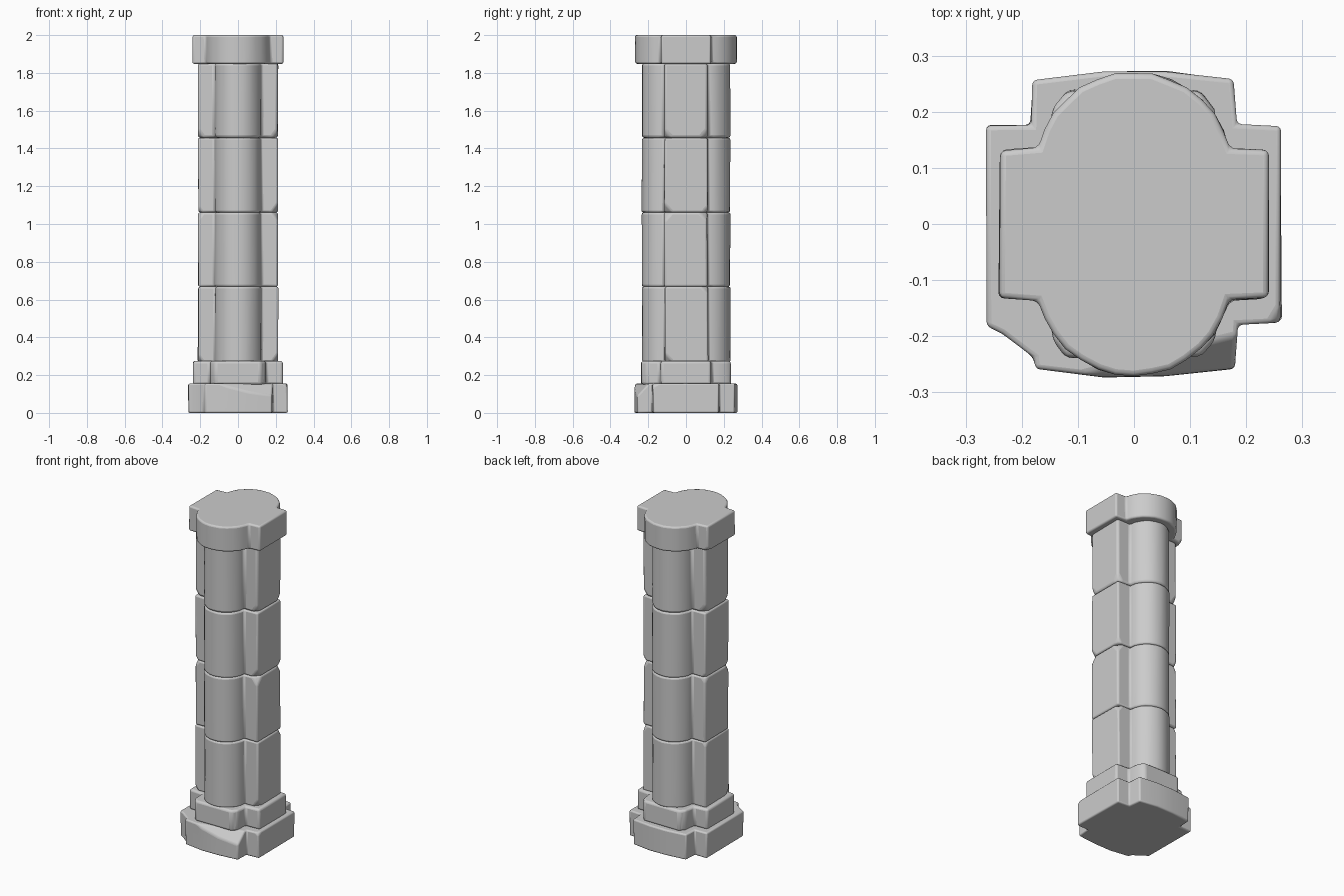
import bpy, bmesh, math, random
from mathutils import Vector, Matrix

if "Cube" in bpy.data.objects:
    bpy.data.objects.remove(bpy.data.objects["Cube"])

random.seed(4)


def arc_lobe(half_w, base_y, tip_y, n=12):
    """Rounded lobe from (+half_w, base_y) over the tip to (-half_w, base_y)."""
    d = tip_y - base_y
    r = (half_w ** 2 + d ** 2) / (2 * d)
    c = tip_y - r
    a0 = math.atan2(base_y - c, half_w)
    return [(r * math.cos(a0 + (math.pi - 2 * a0) * i / n),
             c + r * math.sin(a0 + (math.pi - 2 * a0) * i / n)) for i in range(n + 1)]


def cross_profile(arm_x, arm_y, lobe):
    """Square arms on the x sides, the given lobe on the front and back."""
    half = [(arm_x, arm_y)] + lobe + [(-arm_x, arm_y)]
    return half + [(-x, -y) for x, y in half]


def stone(name, profile, z0, z1, bevel, chips=(), turn=0.0, jitter=0.002):
    """Extruded block with knocked-off corners and worn, rounded edges."""
    bm = bmesh.new()
    face = bm.faces.new([bm.verts.new((x, y, z0)) for x, y in profile])
    ext = bmesh.ops.extrude_face_region(bm, geom=[face])
    top = [v for v in ext["geom"] if isinstance(v, bmesh.types.BMVert)]
    bmesh.ops.translate(bm, verts=top, vec=(0, 0, z1 - z0))
    for v in bm.verts:
        v.co.x += random.uniform(-jitter, jitter)
        v.co.y += random.uniform(-jitter, jitter)
    for corner, normal, depth in chips:
        n = Vector(normal).normalized()
        cut = bmesh.ops.bisect_plane(bm, geom=bm.verts[:] + bm.edges[:] + bm.faces[:],
                                     plane_co=Vector(corner) - n * depth,
                                     plane_no=n, clear_outer=True)
        edges = [e for e in cut["geom_cut"] if isinstance(e, bmesh.types.BMEdge)]
        if edges:
            bmesh.ops.holes_fill(bm, edges=edges)
    bmesh.ops.rotate(bm, verts=bm.verts, matrix=Matrix.Rotation(turn, 3, 'Z'))
    bmesh.ops.recalc_face_normals(bm, faces=bm.faces)
    mesh = bpy.data.meshes.new(name)
    bm.to_mesh(mesh)
    bm.free()
    ob = bpy.data.objects.new(name, mesh)
    bpy.context.collection.objects.link(ob)
    mod = ob.modifiers.new("worn_edges", 'BEVEL')
    mod.width, mod.segments = bevel, 3
    mod.limit_method, mod.angle_limit = 'ANGLE', math.radians(32)
    bpy.ops.object.select_all(action='DESELECT')
    ob.select_set(True)
    bpy.context.view_layer.objects.active = ob
    bpy.ops.object.shade_smooth_by_angle(angle=math.radians(35))
    return ob


# Bottom plinth, with the front left notch partly filled
plinth = cross_profile(0.262, 0.175, [(0.182, 0.178), (0.176, 0.257), (0.055, 0.272),
                                      (-0.055, 0.272), (-0.18, 0.257), (-0.184, 0.178)])
plinth = [(-0.235, -0.195) if x < -0.26 and y < 0 else (x, y) for x, y in plinth]
i = plinth.index((-0.235, -0.195))
plinth.insert(i, (-0.262, -0.182))
plinth = [(-0.18, -0.237) if abs(x + 0.182) < 1e-6 and y > -0.18 and y < 0 else (x, y)
          for x, y in plinth]
stone("plinth", plinth, 0.0, 0.155, 0.012,
      [((0.0, -0.272, 0.155), (0.25, -1, 0.9), 0.02),
       ((0.262, -0.175, 0.155), (1, -0.6, 1), 0.012)])

# Second base course, with faceted lobes
course = cross_profile(0.238, 0.132, [(0.15, 0.137), (0.145, 0.205), (0.12, 0.238),
                                      (-0.12, 0.238), (-0.145, 0.205), (-0.15, 0.137)])
stone("base_course", course, 0.15, 0.275, 0.013)

# Four shaft drums, each with a few chipped arm corners
joints = [0.27, 0.668, 1.062, 1.456, 1.852]
shaft = cross_profile(0.211, 0.114, arc_lobe(0.124, 0.115, 0.234))
for k in range(4):
    z0, z1 = joints[k], joints[k + 1]
    chips = []
    for sx in (-1, 1):
        for sy in (-1, 1):
            up = random.choice((-1, 1))
            chips.append(((sx * 0.211, sy * 0.114, z1 if up > 0 else z0),
                          (sx, sy * 0.8, up * 0.7), random.uniform(0.012, 0.024)))
    stone(f"shaft_drum_{k + 1}", shaft, z0, z1, 0.014, chips,
          turn=random.uniform(-0.012, 0.012))

# Capital
capital = cross_profile(0.24, 0.131, arc_lobe(0.17, 0.136, 0.27, 14))
stone("capital", capital, 1.848, 2.0, 0.01,
      [((-0.24, 0.131, 1.848), (-1, 0.6, -0.8), 0.015)])
